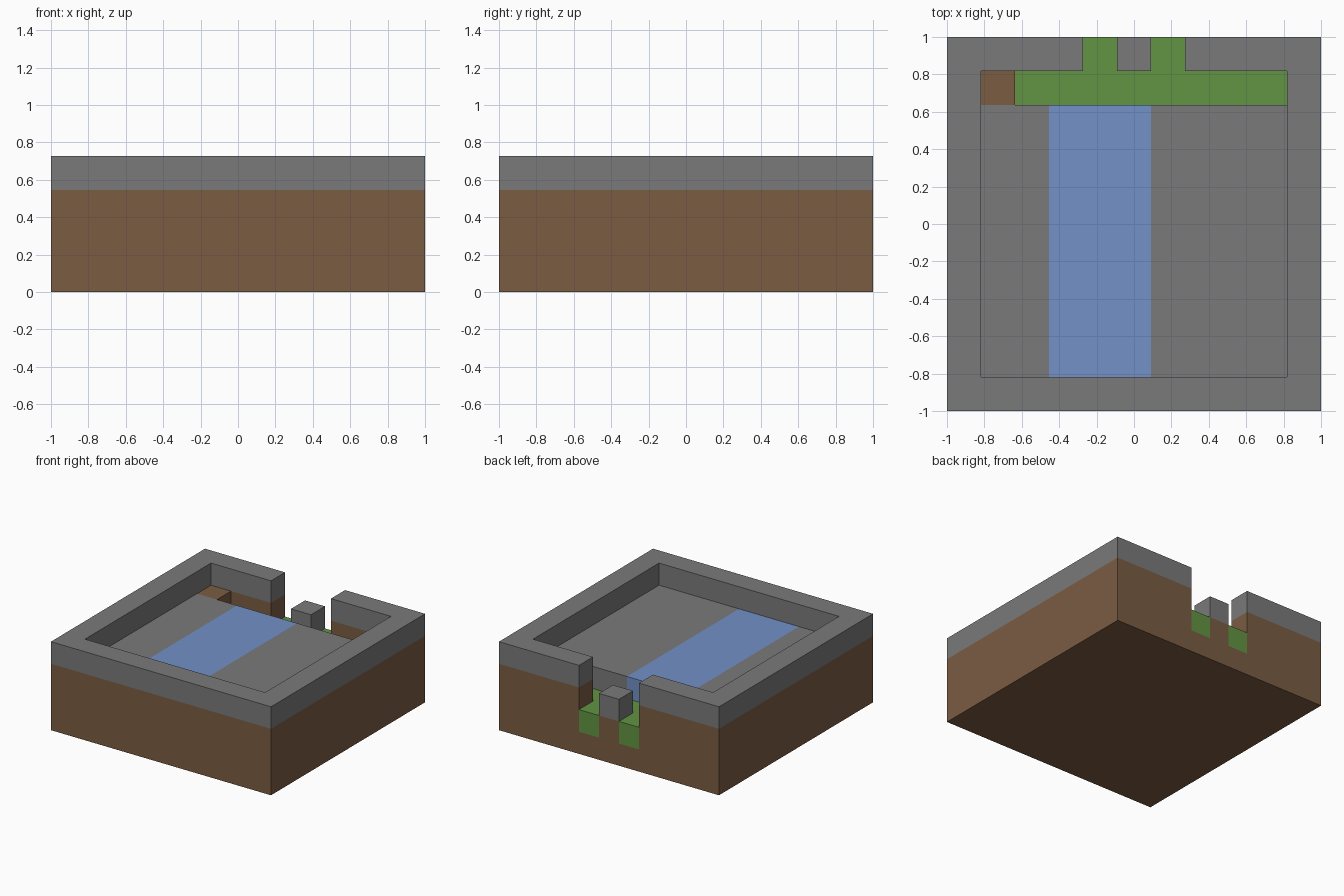
import bpy
import bmesh
from mathutils import Vector

if "Cube" in bpy.data.objects:
    bpy.data.objects.remove(bpy.data.objects["Cube"], do_unlink=True)

N = 11            # blocks along each side
U = 2 / N         # block size


def material(name, rgb):
    mat = bpy.data.materials.new(name)
    mat.use_nodes = True
    mat.diffuse_color = (*rgb, 1)
    mat.node_tree.nodes["Principled BSDF"].inputs["Base Color"].default_value = (*rgb, 1)
    return mat


earth = material("earth_brown", (0.195, 0.107, 0.055))
stone = material("stone_grey", (0.195, 0.195, 0.195))
grass = material("grass_green", (0.122, 0.296, 0.054))
water = material("water_blue", (0.168, 0.283, 0.57))

blocks = {}       # block position -> part name


def fill(part, xs, ys, zs):
    """Assign a box of blocks to a part (None carves them away)."""
    for x in range(*xs):
        for y in range(*ys):
            for z in range(*zs):
                if part:
                    blocks[x, y, z] = part
                else:
                    blocks.pop((x, y, z), None)


# Earth body with a stone rim around an open court
fill("earth_base", (0, N), (0, N), (0, 3))
fill("stone_rim", (0, N), (0, N), (3, 4))
fill(None, (1, N - 1), (1, N - 1), (3, 4))

# Court floor and the stream running through it
fill("stone_floor", (1, 10), (1, 9), (2, 3))
fill("stream", (3, 6), (1, 9), (2, 3))

# Sunken grass trench behind the floor, opening through the back wall
fill(None, (2, 10), (9, 10), (2, 3))
fill(None, (4, 7), (10, 11), (2, 4))
fill("grass_trench", (2, 10), (9, 10), (1, 2))
for x in (4, 6):
    fill("grass_trench", (x, x + 1), (10, 11), (1, 2))

# Stone post between the two openings
fill("gate_post", (5, 6), (10, 11), (2, 3))


def build(part, mat):
    """Skin the exposed sides of a part's blocks and merge flat areas."""
    bm = bmesh.new()
    for pos, owner in blocks.items():
        if owner != part:
            continue
        centre = Vector(pos) + Vector((0.5, 0.5, 0.5))
        for axis in range(3):
            for sign in (-1, 1):
                n = Vector((0, 0, 0))
                n[axis] = sign
                if tuple(int(p + d) for p, d in zip(pos, n)) in blocks:
                    continue
                a = Vector((0, 0, 0))
                a[(axis + 1) % 3] = 1
                b = n.cross(a)
                corners = (a + b, b - a, -a - b, a - b)
                bm.faces.new([bm.verts.new((centre + (n + c) / 2 - Vector((N / 2, N / 2, 0))) * U)
                              for c in corners])
    bmesh.ops.remove_doubles(bm, verts=bm.verts, dist=U / 100)
    bmesh.ops.dissolve_limit(bm, angle_limit=0.01, verts=bm.verts, edges=bm.edges)
    mesh = bpy.data.meshes.new(part)
    bm.to_mesh(mesh)
    bm.free()
    mesh.materials.append(mat)
    bpy.context.collection.objects.link(bpy.data.objects.new(part, mesh))


for part, mat in (("earth_base", earth), ("stone_rim", stone), ("stone_floor", stone),
                  ("stream", water), ("grass_trench", grass), ("gate_post", stone)):
    build(part, mat)
